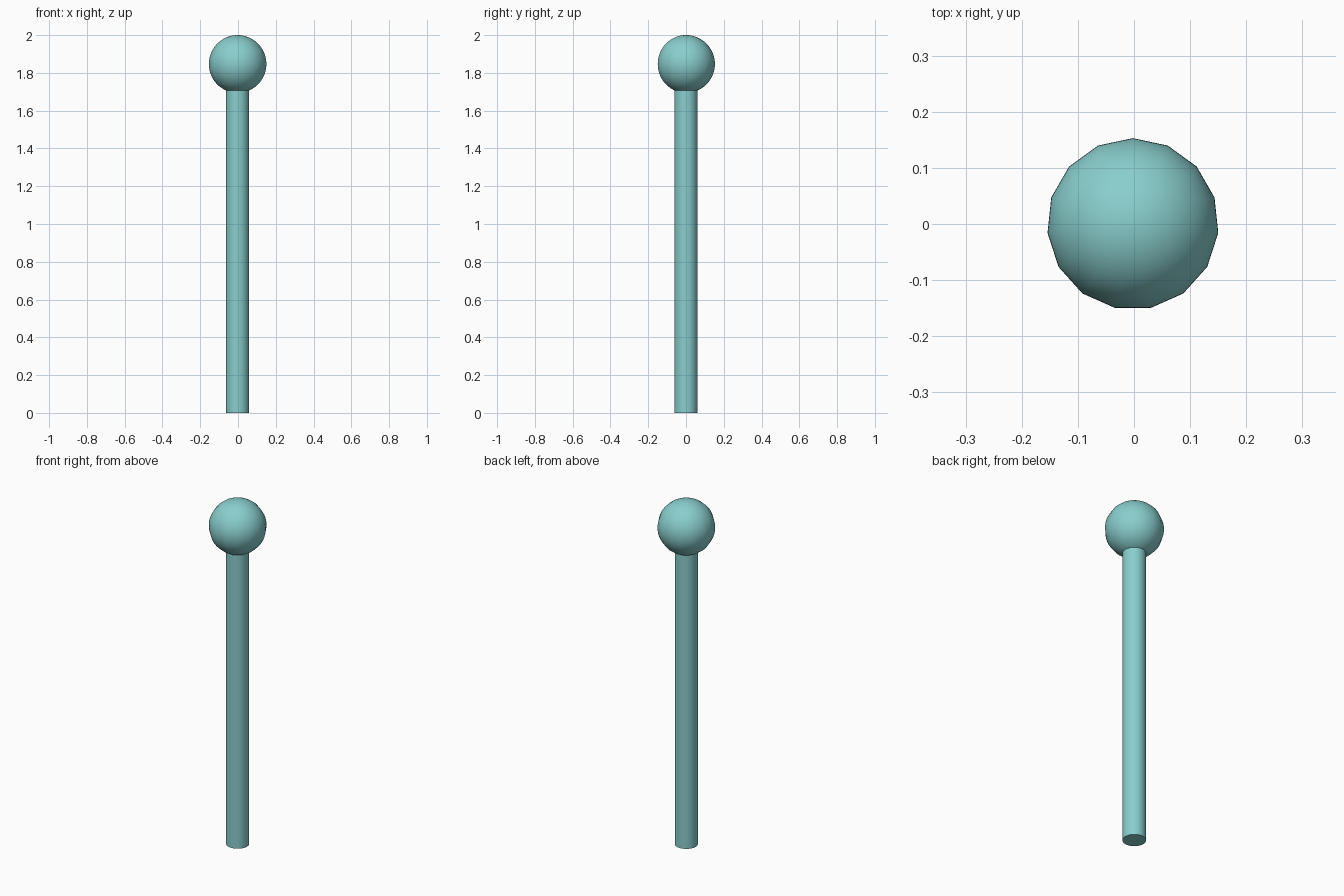
import bpy

if "Cube" in bpy.data.objects:
    bpy.data.objects.remove(bpy.data.objects["Cube"])

CX = -0.002      # odd-sided ball sits a hair off centre
R = 0.153        # ball radius

def finish(name, material):
    ob = bpy.context.object
    ob.name = name
    ob.data.materials.append(material)
    bpy.ops.object.shade_smooth_by_angle(angle=0.7)
    return ob

teal = bpy.data.materials.new("teal")
teal.diffuse_color = (0.25, 0.62, 0.61, 1)
teal.use_nodes = True
teal.node_tree.nodes["Principled BSDF"].inputs["Base Color"].default_value = teal.diffuse_color

# straight round rod, ending inside the ball
top = 1.85
bpy.ops.mesh.primitive_cylinder_add(vertices=24, radius=0.061, depth=top,
                                    location=(CX, 0, top / 2))
finish("rod", teal)

# ball on top: 15 sides around, finely ringed
bpy.ops.mesh.primitive_uv_sphere_add(segments=15, ring_count=32, radius=R,
                                     location=(CX, 0, 2 - R))
finish("ball", teal)
